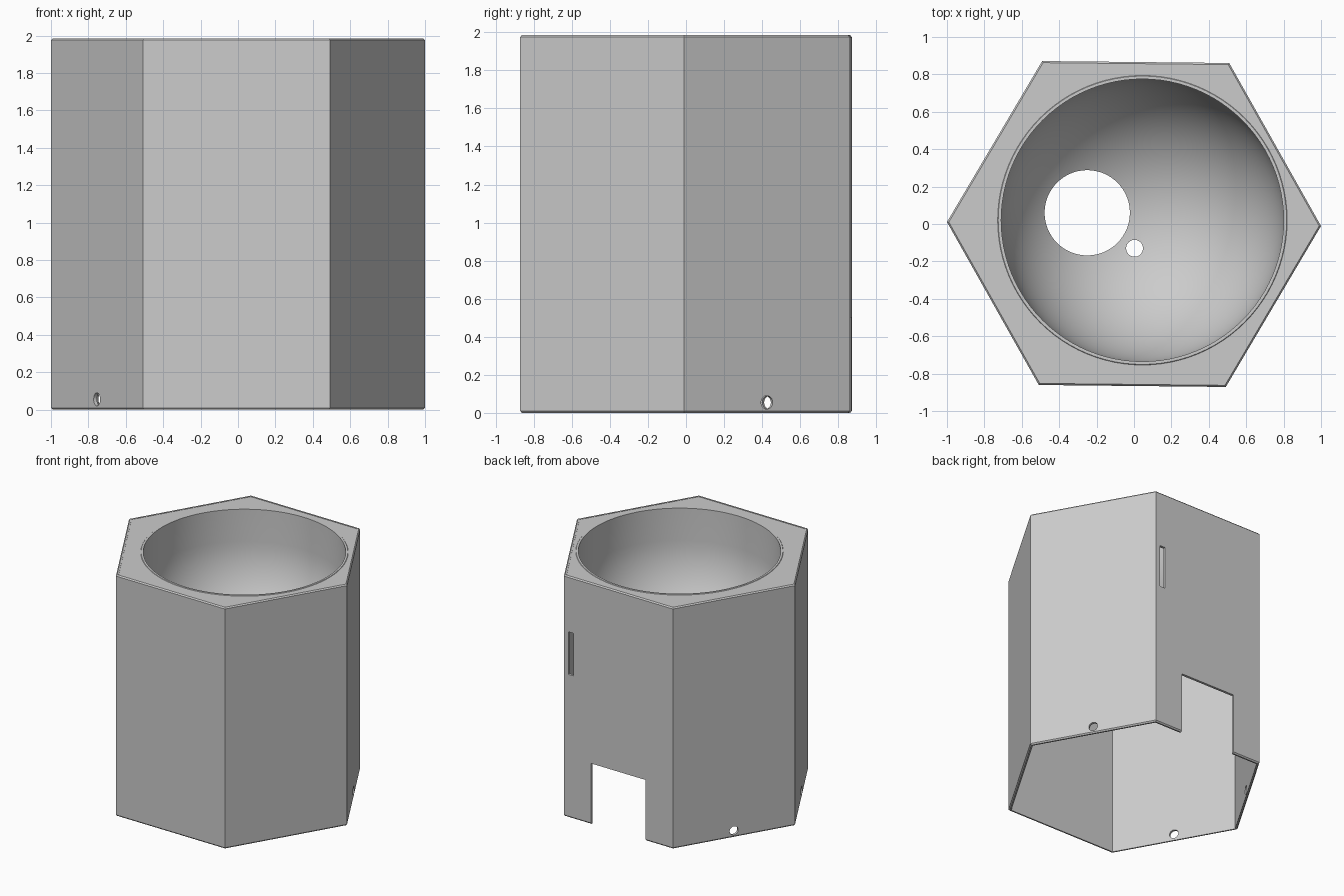
import bpy
import math
from math import radians, cos, sin, pi
from mathutils import Matrix

TOP = 1.985
WALL = 0.02
TILT = radians(-0.6)          # slight twist of the hexagon
APOTHEM = cos(pi / 6)
BOWL_X, BOWL_Y, BOWL_R, BOWL_Z = 0.045, 0.02, 0.775, 1.72

default = bpy.data.objects.get("Cube")
if default:
    bpy.data.objects.remove(default, do_unlink=True)

grey = bpy.data.materials.new("light grey")
grey.use_nodes = True
grey.diffuse_color = (0.6, 0.6, 0.6, 1)
grey.node_tree.nodes["Principled BSDF"].inputs["Base Color"].default_value = grey.diffuse_color


def activate(ob):
    bpy.ops.object.select_all(action='DESELECT')
    ob.select_set(True)
    bpy.context.view_layer.objects.active = ob


def lathe(name, profile, sides, closed):
    """Spin an (r, z) profile around z; open profiles start and end on the axis."""
    import bmesh
    bm = bmesh.new()
    rings = [[bm.verts.new((r * cos(2 * pi * i / sides), r * sin(2 * pi * i / sides), z))
              for i in range(sides)] for r, z in profile]
    pairs = list(zip(rings, rings[1:]))
    if closed:
        pairs.append((rings[-1], rings[0]))
    for a, b in pairs:
        for i in range(sides):
            j = (i + 1) % sides
            bm.faces.new((a[i], a[j], b[j], b[i]))
    bmesh.ops.remove_doubles(bm, verts=bm.verts, dist=1e-5)
    bmesh.ops.recalc_face_normals(bm, faces=bm.faces)
    mesh = bpy.data.meshes.new(name)
    bm.to_mesh(mesh)
    bm.free()
    mesh.materials.append(grey)
    ob = bpy.data.objects.new(name, mesh)
    bpy.context.collection.objects.link(ob)
    return ob


def cylinder_cutter(radius, depth, matrix):
    bpy.ops.mesh.primitive_cylinder_add(vertices=64, radius=radius, depth=depth)
    ob = bpy.context.object
    ob.matrix_world = matrix
    return ob


def box_cutter(size, matrix):
    bpy.ops.mesh.primitive_cube_add(size=1)
    ob = bpy.context.object
    ob.matrix_world = matrix @ Matrix.Diagonal((*size, 1))
    return ob


def on_wall(degrees, along, z):
    """Frame on a hexagon wall: local x points outward, local y runs along the wall."""
    return (Matrix.Rotation(radians(degrees) + TILT, 4, 'Z')
            @ Matrix.Translation((APOTHEM, along, z)))


def cut(ob, cutters):
    for cutter in cutters:
        cutter.hide_render = True
        bpy.context.view_layer.update()
        activate(ob)
        mod = ob.modifiers.new("cut", 'BOOLEAN')
        mod.operation = 'DIFFERENCE'
        mod.solver = 'EXACT'
        mod.object = cutter
        bpy.ops.object.modifier_apply(modifier=mod.name)
        bpy.data.objects.remove(cutter, do_unlink=True)


def smooth(ob):
    activate(ob)
    bpy.ops.object.shade_smooth_by_angle(angle=radians(30))


# Hexagonal outer shell, open below, with small bevels on the outer edges
inner = 1 - WALL / APOTHEM
bevel = 0.01
shell = lathe("hexagonal_shell", [(inner, 0), (1 - bevel, 0), (1, bevel),
                                  (1, TOP - bevel), (1 - bevel, TOP), (inner, TOP)], 6, True)
shell.rotation_euler.z = TILT

# Cable holes in three walls, doorway and slot in the back wall
turn = Matrix.Rotation(pi / 2, 4, 'Y')
cutters = [cylinder_cutter(0.035, 0.2, on_wall(a, 0, 0.055) @ turn) for a in (30, 150, 210)]
cutters.append(box_cutter((0.2, 0.5, 1.0), on_wall(90, 0, 0)))
cutters.append(box_cutter((0.2, 0.05, 0.35), on_wall(90, -0.435, 1.352)))
cut(shell, cutters)
smooth(shell)

# Top plate with the round opening for the bowl
plate = lathe("top_plate", [(0, TOP - WALL), (inner + 0.005, TOP - WALL),
                            (inner + 0.005, TOP - 0.003), (0, TOP - 0.003)], 6, False)
plate.rotation_euler.z = TILT
cut(plate, [cylinder_cutter(BOWL_R - 0.004, 0.4, Matrix.Translation((BOWL_X, BOWL_Y, TOP)))])
smooth(plate)

# Thin round-bottomed bowl
steps = 20
arc = [(sin(pi / 2 * i / steps), -cos(pi / 2 * i / steps)) for i in range(steps + 1)]
arc[0] = (0, -1)
r_in = BOWL_R - WALL
inside = [(r_in * s, BOWL_Z + r_in * c) for s, c in arc]
outside = [(BOWL_R * s, BOWL_Z + BOWL_R * c) for s, c in arc]
rim = [(r_in, TOP), (BOWL_R - 0.004, TOP), (BOWL_R, TOP - 0.004)]
bowl = lathe("bowl", inside + rim + outside[::-1], 96, False)
bowl.location = (BOWL_X, BOWL_Y, 0)

# Large and small drain holes through the bowl floor
cut(bowl, [cylinder_cutter(0.228, 1.0, Matrix.Translation((-0.25, 0.06, 1.0))),
           cylinder_cutter(0.045, 0.6, Matrix.Translation((0.003, -0.13, 1.0)))])
smooth(bowl)
